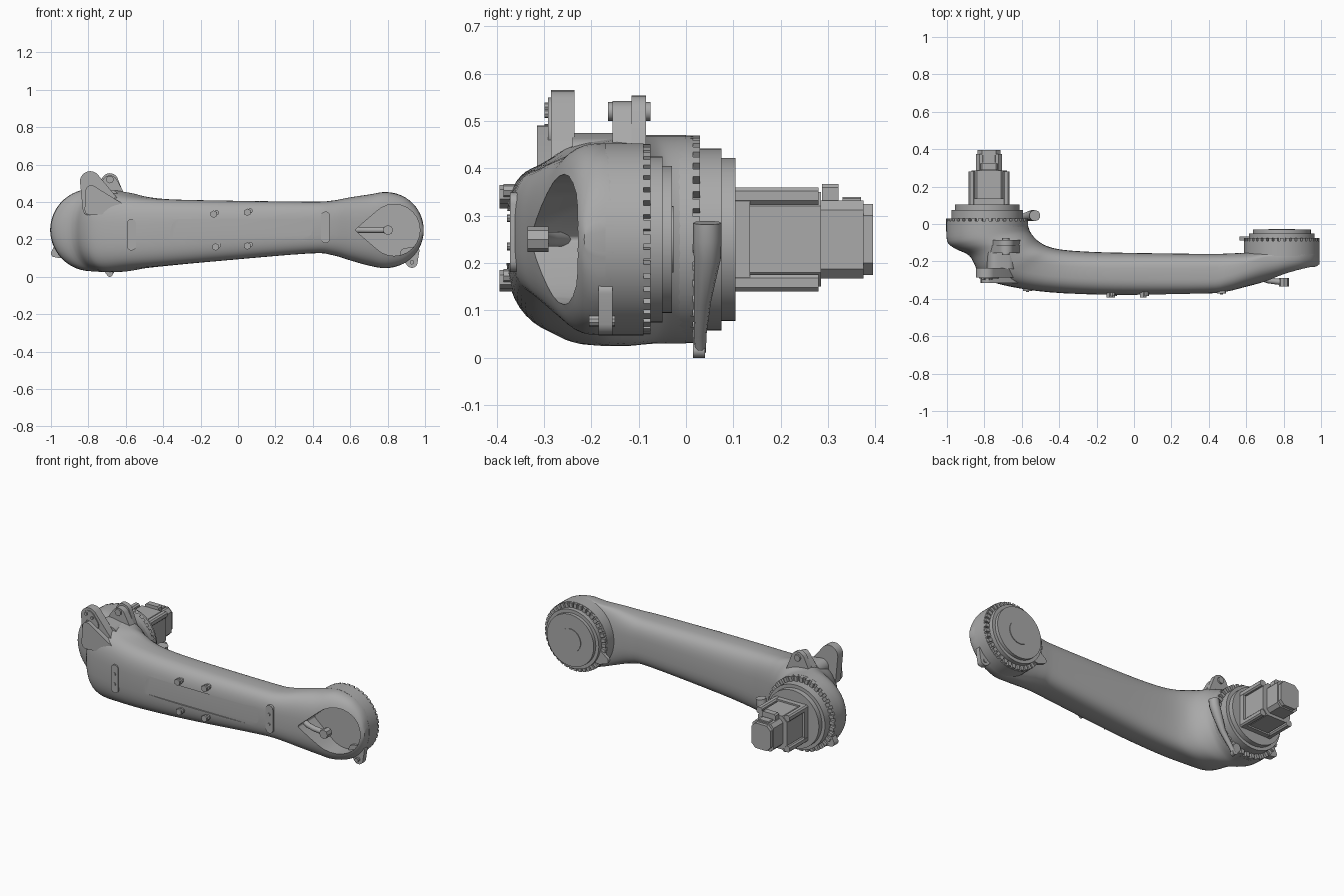
import bpy, bmesh
from math import sin, cos, pi, sqrt, radians
from mathutils import Matrix, Vector

cube = bpy.data.objects.get("Cube")
if cube:
    bpy.data.objects.remove(cube)

grey = bpy.data.materials.new("cast_grey")
grey.use_nodes = True
grey.diffuse_color = (0.4, 0.4, 0.4, 1)
grey.node_tree.nodes["Principled BSDF"].inputs["Base Color"].default_value = (0.4, 0.4, 0.4, 1)


def finish(name, bm, angle=32):
    bmesh.ops.recalc_face_normals(bm, faces=bm.faces)
    mesh = bpy.data.meshes.new(name)
    bm.to_mesh(mesh)
    bm.free()
    mesh.materials.append(grey)
    ob = bpy.data.objects.new(name, mesh)
    bpy.context.collection.objects.link(ob)
    bpy.ops.object.select_all(action='DESELECT')
    ob.select_set(True)
    bpy.context.view_layer.objects.active = ob
    bpy.ops.object.shade_smooth_by_angle(angle=radians(angle))
    return ob


def disc(name, x, z, r, y0, y1, sides=64, r1=None):
    """Cylinder along y."""
    bm = bmesh.new()
    m = Matrix.Translation((x, (y0 + y1) / 2, z)) @ Matrix.Rotation(pi / 2, 4, 'X')
    bmesh.ops.create_cone(bm, cap_ends=True, segments=sides, radius1=r,
                          radius2=r if r1 is None else r1, depth=y1 - y0, matrix=m)
    return finish(name, bm)


def plate(name, discs, y0, y1, front_grow=0.0):
    """Convex plate wrapped around discs (x, z, r), optionally wider at the front."""
    bm = bmesh.new()
    for x, z, r in discs:
        for i in range(24):
            a = i * pi / 12
            for y, rr in ((y0, r + front_grow), (y1, r)):
                bm.verts.new((x + rr * cos(a), y, z + rr * sin(a)))
    out = bmesh.ops.convex_hull(bm, input=bm.verts)
    junk = {v for v in out["geom_interior"] + out["geom_unused"] if isinstance(v, bmesh.types.BMVert)}
    bmesh.ops.delete(bm, geom=list(junk), context='VERTS')
    bmesh.ops.dissolve_limit(bm, angle_limit=0.01, verts=bm.verts, edges=bm.edges)
    return finish(name, bm)


def box(name, centre, size, bevel=0.0):
    """Box with its long edges (along y) chamfered."""
    bm = bmesh.new()
    bmesh.ops.create_cube(bm, size=1, matrix=Matrix.Translation(centre) @ Matrix.Diagonal((*size, 1)))
    if bevel:
        edges = [e for e in bm.edges if abs((e.verts[0].co - e.verts[1].co).y) > size[1] / 2]
        bmesh.ops.bevel(bm, geom=edges, offset=bevel, segments=1, affect='EDGES')
    return finish(name, bm)


def bolt_ring(name, x, z, r0, r1, y0, y1, count):
    bm = bmesh.new()
    for i in range(count):
        turn = Matrix.Translation((x, (y0 + y1) / 2, z)) @ Matrix.Rotation(2 * pi * i / count, 4, 'Y')
        place = Matrix.Translation(((r0 + r1) / 2, 0, 0))
        bmesh.ops.create_cube(bm, size=1, matrix=turn @ place @ Matrix.Diagonal((r1 - r0, y1 - y0, 0.02, 1)))
    return finish(name, bm)


def rod(name, points, radius):
    """Round tapered bar through points (x, y, z, scale)."""
    curve = bpy.data.curves.new(name, 'CURVE')
    curve.dimensions = '3D'
    curve.bevel_depth, curve.bevel_resolution, curve.use_fill_caps = radius, 3, True
    sp = curve.splines.new('POLY')
    sp.points.add(len(points) - 1)
    for p, (x, y, z, s) in zip(sp.points, points):
        p.co, p.radius = (x, y, z, 1), s
    curve.materials.append(grey)
    ob = bpy.data.objects.new(name, curve)
    bpy.context.collection.objects.link(ob)


def cut(target, cutter):
    mod = target.modifiers.new("cut", 'BOOLEAN')
    mod.operation, mod.solver, mod.object = 'DIFFERENCE', 'EXACT', cutter
    bpy.context.view_layer.objects.active = target
    bpy.ops.object.modifier_apply(modifier=mod.name)
    bpy.data.objects.remove(cutter)


# Arm casting: sections (outer x, y, inner x, y, bottom, top, squareness, widest point)
LX, RX, CZ = -0.785, 0.79, 0.25
stations = [
    (-1, 0, -.57, 0, .03, .47, 2, .5),
    (-1, -.09, -.56, -.03, .03, .47, 2, .5),
    (-.96, -.13, -.55, -.05, .028, .47, 2.1, .5),
    (-.88, -.17, -.53, -.075, .025, .47, 2.3, .5),
    (-.835, -.25, -.5, -.1, .025, .46, 2.6, .5),
    (-.78, -.30, -.46, -.12, .03, .45, 2.9, .5),
    (-.66, -.335, -.4, -.135, .045, .43, 3, .5),
    (-.45, -.365, -.3, -.145, .06, .415, 3, .5),
    (-.1, -.38, -.1, -.153, .085, .408, 3, .5),
    (.38, -.372, .38, -.16, .125, .402, 3.2, .5),
    (.5, -.36, .5, -.158, .117, .407, 3, .55),
    (.6, -.335, .6, -.153, .088, .425, 2.8, .65),
]
for x, y in ((.7, -.31), (.79, -.285), (.88, -.26), (.94, -.24), (.975, -.227), (.991, -.215)):
    h = max(sqrt(.203 ** 2 - (x - RX) ** 2), .19 if x < .75 else 0)
    stations.append((x, y, x, -.145, CZ - h, CZ + h, 2.8, .8))


def smooth_path(rows, steps):
    """Catmull-Rom interpolation of whole stations."""
    out = []
    for i in range(len(rows) - 1):
        p = [Vector(rows[max(0, min(len(rows) - 1, i + k))]) for k in (-1, 0, 1, 2)]
        for s in range(steps):
            t = s / steps
            out.append(0.5 * (2 * p[1] + (p[2] - p[0]) * t + (2 * p[0] - 5 * p[1] + 4 * p[2] - p[3]) * t * t
                              + (3 * p[1] - p[0] - 3 * p[2] + p[3]) * t ** 3))
    return out + [Vector(rows[-1])]


bm = bmesh.new()
rings, SIDES = [], 48
for ox, oy, ix, iy, z0, z1, n, mid in smooth_path(stations, 4):
    ring = []
    for k in range(SIDES):
        c, s = cos(2 * pi * k / SIDES), sin(2 * pi * k / SIDES)
        u = abs(c) ** (2 / n) * (1 if c > 0 else -1)
        v = abs(s) ** (2 / n) * (1 if s > 0 else -1)
        f = mid - u * mid if u > 0 else mid - u * (1 - mid)
        ring.append(bm.verts.new((ox + (ix - ox) * f, oy + (iy - oy) * f, (z0 + z1) / 2 + v * (z1 - z0) / 2)))
    rings.append(ring)
for a, b in zip(rings, rings[1:]):
    for k in range(SIDES):
        bm.faces.new((a[k], a[k - 1], b[k - 1], b[k]))
bm.faces.new(rings[0])
bm.faces.new(rings[-1])
arm = finish("arm_casting", bm)
cut(arm, plate("opening_cutter", [(.835, CZ, .138), (.64, CZ, .01)], -.5, -.17))
cut(arm, box("groove_cutter", (-.04, -.421, .255), (.9, .1, .11)))
bpy.ops.object.select_all(action='DESELECT')
arm.select_set(True)
bpy.context.view_layer.objects.active = arm
bpy.ops.object.shade_smooth_by_angle(angle=radians(32))

# Shoulder joint and stepped flange
disc("shoulder_drum", LX, CZ, .219, -.04, .015)
bolt_ring("shoulder_bolts", LX, CZ, .185, .219, .01, .03, 36)
disc("shoulder_flange", LX, CZ, .192, .01, .075)
disc("shoulder_cap", LX, CZ, .172, .07, .105)

# Motor
MX = -.775
box("motor_body", (MX, .19, CZ), (.19, .19, .2), .03)
for sx in (-1, 1):
    for sz in (-1, 1):
        box("motor_corner_post", (MX + sx * .092, .19, CZ + sz * .092), (.036, .18, .036), .008)
box("motor_collar", (MX, .12, CZ), (.218, .03, .218), .012)
box("motor_rear_housing", (MX, .325, CZ), (.14, .1, .165), .02)
box("motor_end_cap", (MX, .38, CZ), (.125, .03, .15), .025)
box("motor_connector", (MX, .305, .345), (.09, .035, .045), .008)
box("motor_cable_box", (MX, .35, .33), (.07, .04, .02), .004)

# Wrist joint and stepped cover
disc("wrist_drum", RX, CZ, .203, -.17, -.09)
bolt_ring("wrist_bolts", RX, CZ, .17, .201, -.095, -.075, 40)
disc("wrist_flange", RX, CZ, .175, -.1, -.05)
disc("wrist_cover", RX, CZ, .155, -.06, -.03)
disc("wrist_hub", RX, CZ, .07, -.04, -.026, 40)

# Pin inside the wrist opening
rod("wrist_pin", [(.61, -.25, CZ, 1), (.67, -.285, CZ, 1), (.72, -.302, CZ, 1), (.8, -.312, CZ, 1)], .016)
disc("wrist_pin_nut", .802, CZ, .027, -.335, -.29, 8)

# Lifting lugs on top of the shoulder
plate("front_lug", [(-.79, .51, .055), (-.765, .48, .055), (-.8, .36, .03), (-.65, .38, .03)], -.285, -.235)
plate("front_lug_web", [(-.785, .46, .03), (-.79, .36, .03), (-.64, .37, .03)], -.315, -.28)
plate("lug_saddle", [(-.74, .43, .045), (-.68, .42, .045)], -.24, -.15)
plate("rear_lug", [(-.685, .5, .042), (-.77, .4, .03), (-.6, .37, .03)], -.155, -.115)
plate("rear_lug_cap", [(-.685, .508, .046), (-.74, .43, .03), (-.63, .41, .03)], -.115, -.085)
disc("rear_lug_bolt", -.685, .52, .02, -.165, -.075, 12)
plate("front_lug_pad", [(-.79, .51, .04), (-.765, .475, .04)], -.291, -.28)
for dx, dz in ((-.02, .025), (.02, .01), (-.01, -.02), (.03, -.045)):
    disc("front_lug_bolt", -.785 + dx, .505 + dz, .009, -.299, -.285, 8)

# Slotted pads and bolts on the front of the arm
for x, z, y in ((-.57, .225, -.358), (.468, .265, -.372)):
    plate("front_pad", [(x, z + .06, .024), (x, z - .06, .024)], y, y + .05)
    for dz in (-.03, .03):
        disc("pad_bolt", x, z + dz, .008, y - .006, y + .01, 8)
for x, z in ((-.13, .335), (.05, .345), (-.12, .16), (.05, .165)):
    disc("arm_bolt", x, z, .02, -.394, -.355, 6)
    disc("arm_bolt_washer", x + .015, z + .008, .014, -.385, -.35, 8)

# Small ears on the joint rims
plate("wrist_lower_ear", [(.93, .078, .03), (.9, .12, .035), (.95, .14, .02)], -.185, -.155)
disc("wrist_ear_bolt", .93, .078, .012, -.205, -.15, 10)
plate("wrist_side_ear", [(.585, .17, .02), (.63, .17, .035), (.64, .2, .03)], -.088, -.068)
plate("shoulder_side_ear", [(-.98, .125, .02), (-.95, .14, .04)], -.02, .02)
rod("shoulder_fitting", [(-.53, .045, .285, 1), (-.535, .045, .25, 1), (-.55, .045, .21, .95),
                         (-.6, .035, .12, .6), (-.66, .03, .05, .45), (-.685, .03, .012, .4)], .03)
plate("shoulder_bottom_ear", [(-.685, .016, .016), (-.7, .05, .025)], .015, .04)
